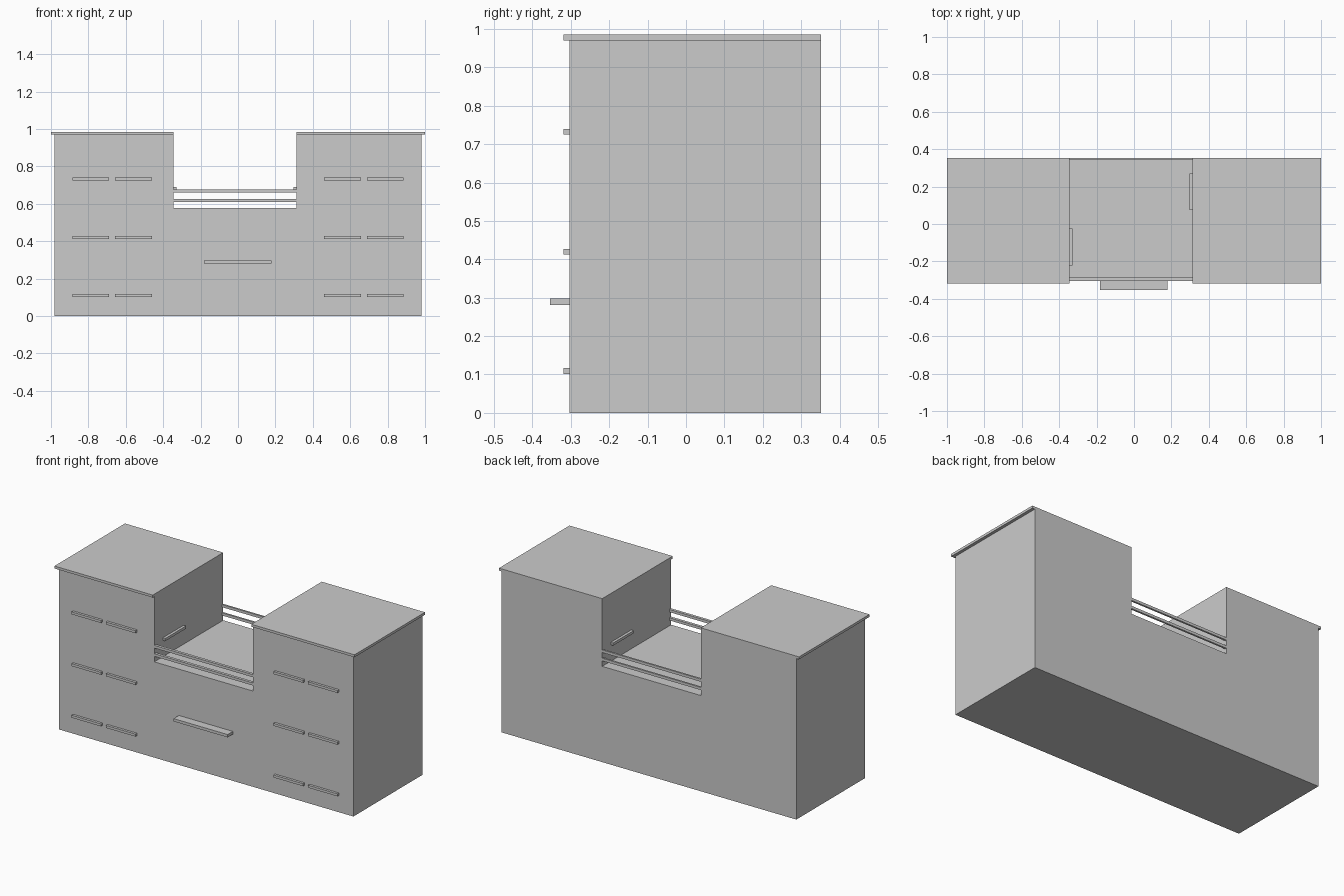
import bpy, bmesh

if "Cube" in bpy.data.objects:
    bpy.data.objects.remove(bpy.data.objects["Cube"])

FRONT, BACK = -0.304, 0.352
LEFT, RIGHT = -0.345, 0.312      # recess walls
FLOOR, TOP = 0.577, 0.97


def box(name, x, y, z):
    bm = bmesh.new()
    bmesh.ops.create_cube(bm, size=1)
    for v in bm.verts:
        v.co = [r[0] if c < 0 else r[1] for c, r in zip(v.co, (x, y, z))]
    mesh = bpy.data.meshes.new(name)
    bm.to_mesh(mesh)
    bm.free()
    obj = bpy.data.objects.new(name, mesh)
    bpy.context.collection.objects.link(obj)
    return obj


# U-shaped cabinet body: front profile extruded to the back
profile = [(-0.982, 0), (0.982, 0), (0.982, TOP), (RIGHT, TOP), (RIGHT, FLOOR),
           (LEFT, FLOOR), (LEFT, TOP), (-0.982, TOP)]
bm = bmesh.new()
face = bm.faces.new([bm.verts.new((x, FRONT, z)) for x, z in profile])
ext = bmesh.ops.extrude_face_region(bm, geom=[face])
verts = [g for g in ext["geom"] if isinstance(g, bmesh.types.BMVert)]
bmesh.ops.translate(bm, verts=verts, vec=(0, BACK - FRONT, 0))
bmesh.ops.recalc_face_normals(bm, faces=bm.faces)
mesh = bpy.data.meshes.new("cabinet_body")
bm.to_mesh(mesh)
bm.free()
bpy.context.collection.objects.link(bpy.data.objects.new("cabinet_body", mesh))

# Tower tops, overhanging at the front and outer sides
box("left_top", (-1, LEFT), (-0.319, BACK), (TOP, 0.985))
box("right_top", (RIGHT, 1), (-0.319, BACK), (TOP, 0.985))

# Drawer handles, two per drawer row on each tower
for row, z in enumerate((0.109, 0.42, 0.732)):
    for a, b in ((0.46, 0.657), (0.69, 0.886)):
        for side, x in (("left", (-b, -a)), ("right", (a, b))):
            box(f"{side}_drawer_handle_{row}", x, (-0.319, FRONT), (z - 0.0075, z + 0.0075))

# Wide centre handle
box("centre_handle", (-0.181, 0.179), (-0.354, FRONT), (0.281, 0.298))

# Guard rails across the recess, front and back
for side, y in (("front", (FRONT, -0.287)), ("back", (0.341, BACK))):
    for level, z in (("lower", (0.61, 0.626)), ("upper", (0.66, 0.676))):
        box(f"{side}_{level}_rail", (LEFT, RIGHT), y, z)

# Pulls on the inner walls of the recess
box("left_inner_handle", (LEFT, LEFT + 0.016), (-0.223, -0.025), (0.675, 0.691))
box("right_inner_handle", (RIGHT - 0.016, RIGHT), (0.076, 0.27), (0.675, 0.691))
